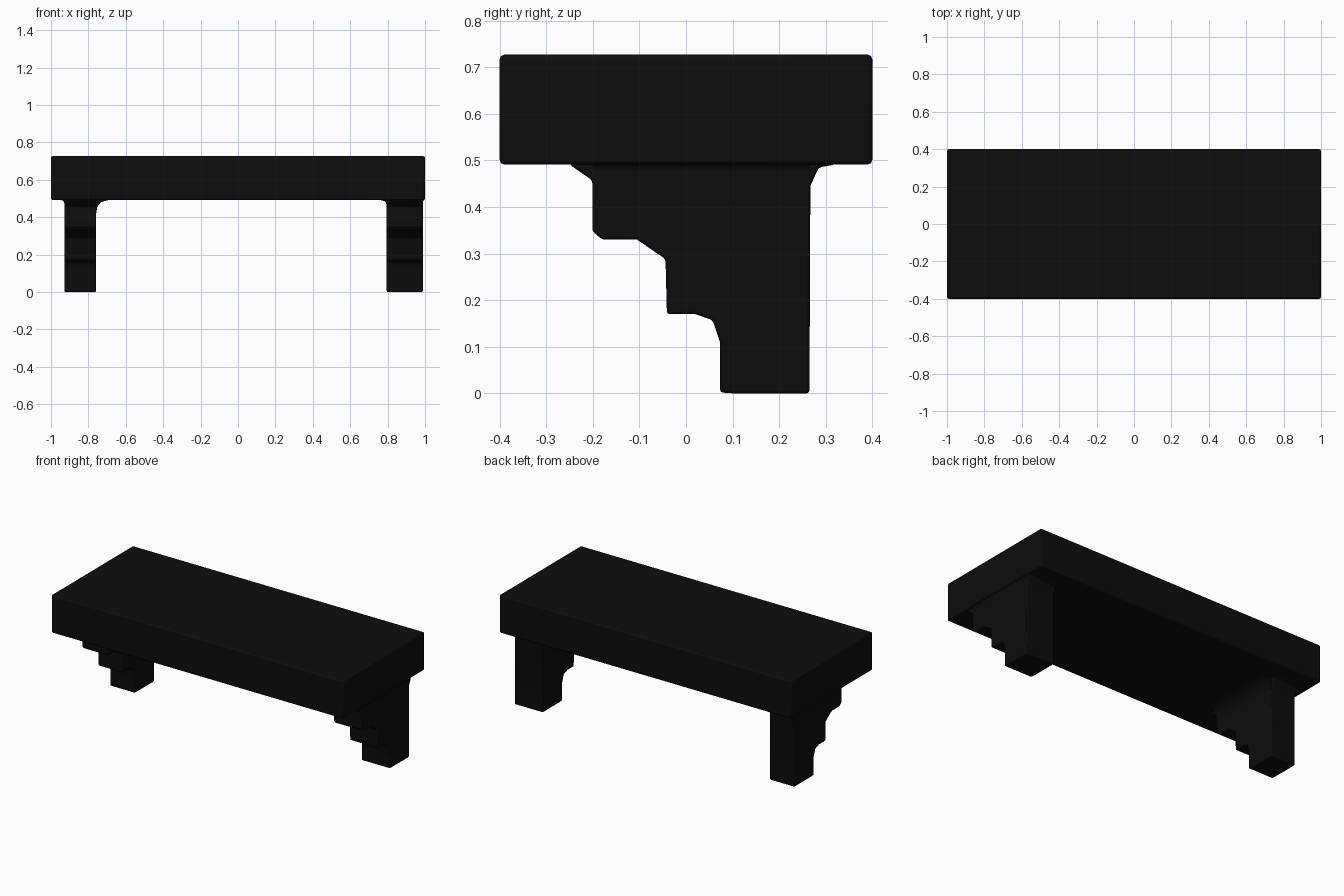
import bpy, bmesh

if "Cube" in bpy.data.objects:
    bpy.data.objects.remove(bpy.data.objects["Cube"])

black = bpy.data.materials.new("black_paint")
black.diffuse_color = (0.004, 0.004, 0.004, 1)
black.use_nodes = True
black.node_tree.nodes["Principled BSDF"].inputs["Base Color"].default_value = black.diffuse_color


def prism(name, profile, axis, lo, hi, bevel=0.0):
    """Extrude a closed 2D profile along x (profile = y,z) or y (profile = x,z)."""
    bm = bmesh.new()
    put = (lambda a, b, d: (d, a, b)) if axis == "x" else (lambda a, b, d: (a, d, b))
    face = bm.faces.new([bm.verts.new(put(a, b, lo)) for a, b in profile])
    res = bmesh.ops.extrude_face_region(bm, geom=[face])
    moved = [v for v in res["geom"] if isinstance(v, bmesh.types.BMVert)]
    bmesh.ops.translate(bm, verts=moved, vec=put(0, 0, hi - lo))
    bmesh.ops.recalc_face_normals(bm, faces=bm.faces)
    mesh = bpy.data.meshes.new(name)
    bm.to_mesh(mesh)
    bm.free()
    mesh.materials.append(black)
    obj = bpy.data.objects.new(name, mesh)
    bpy.context.collection.objects.link(obj)
    if bevel:
        mod = obj.modifiers.new("soft_edges", "BEVEL")
        mod.width = bevel
        mod.segments = 2
        mod.limit_method = "ANGLE"
        mod.angle_limit = 0.7
    bpy.ops.object.select_all(action="DESELECT")
    obj.select_set(True)
    bpy.context.view_layer.objects.active = obj
    bpy.ops.object.shade_smooth_by_angle(angle=0.7)
    return obj


# Thick shelf board
prism("shelf_board", [(-0.4, 0.491), (0.4, 0.491), (0.4, 0.727), (-0.4, 0.727)],
      "x", -1, 1, 0.01)

# Stepped brackets, sunk slightly into the board
steps = [(0.073, 0.002), (0.073, 0.11), (0.057, 0.157), (0.02, 0.17),
         (-0.041, 0.17), (-0.044, 0.288), (-0.105, 0.33), (-0.18, 0.33),
         (-0.201, 0.348), (-0.201, 0.457), (-0.25, 0.491), (-0.25, 0.51),
         (0.32, 0.51), (0.32, 0.491), (0.285, 0.485), (0.267, 0.445), (0.265, 0.0),
         (0.1, 0.0)]
for side, lo, hi in (("left", -0.928, -0.759), ("right", 0.795, 0.988)):
    prism(side + "_bracket", steps, "x", lo, hi, 0.006)


# Coves joining the bracket sides to the underside of the board
def cove(name, x, w, h):
    pts = [(x, 0.492 - h), (x + 0.12 * w, 0.492 - 0.45 * h), (x + 0.4 * w, 0.492 - 0.14 * h),
           (x + w, 0.492), (x + w, 0.5), (x - 0.3 * w, 0.5), (x - 0.3 * w, 0.492 - h)]
    prism(name, pts, "y", -0.2, 0.265)


cove("left_inner_cove", -0.76, 0.07, 0.08)
cove("left_outer_cove", -0.927, -0.02, 0.03)
cove("right_inner_cove", 0.796, -0.04, 0.035)
cove("right_outer_cove", 0.987, 0.01, 0.03)
